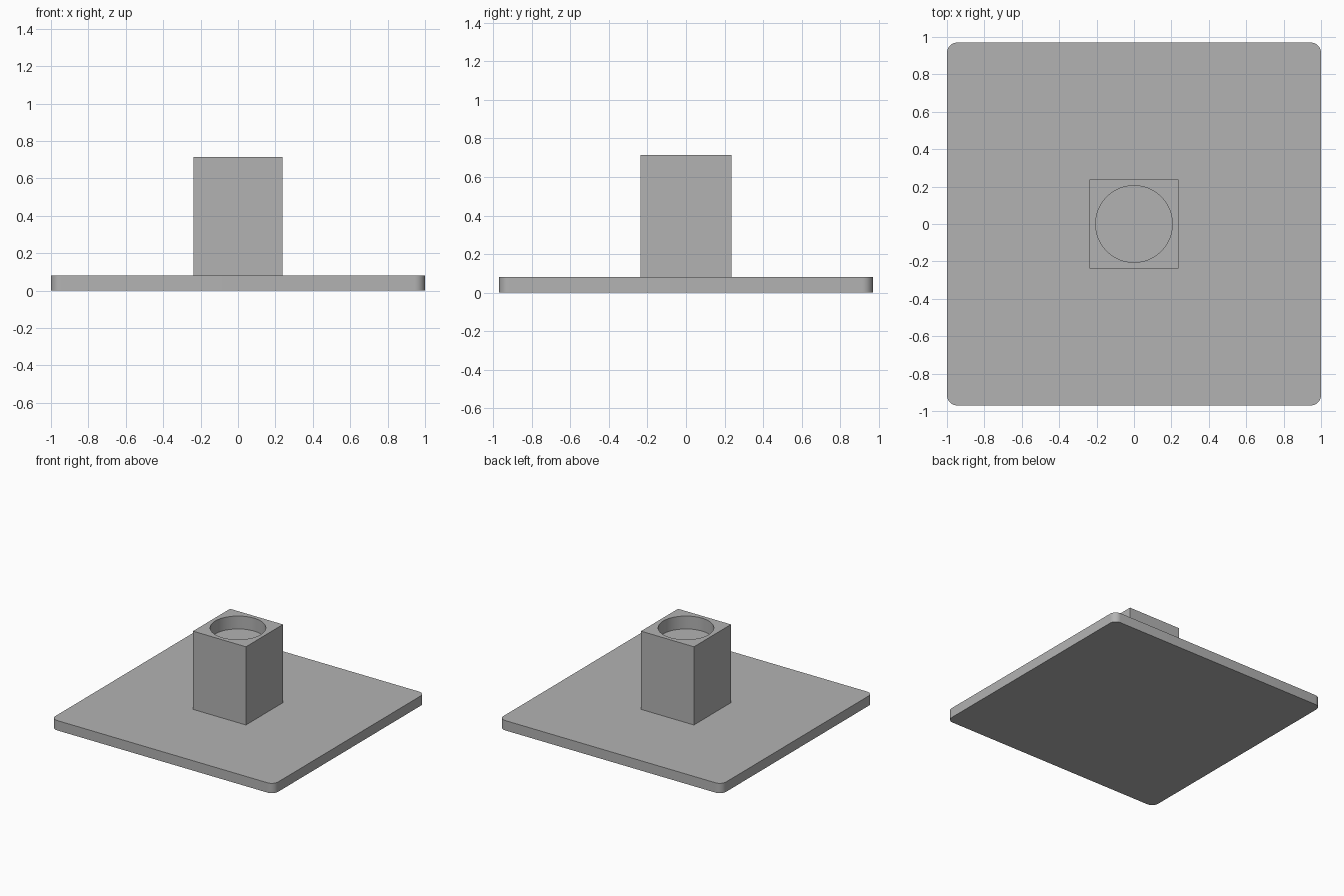
import bpy
import bmesh
import math

cube = bpy.data.objects.get("Cube")
if cube:
    bpy.data.objects.remove(cube, do_unlink=True)

WIDTH, DEPTH, THICK, CORNER = 2.0, 1.94, 0.08, 0.055
POST, POST_TOP = 0.475, 0.715
POCKET_RADIUS, POCKET_DEPTH = 0.205, 0.105

gray = bpy.data.materials.new("plain_gray")
gray.use_nodes = True
color = (0.45, 0.45, 0.45, 1)
gray.diffuse_color = color
gray.node_tree.nodes["Principled BSDF"].inputs["Base Color"].default_value = color


def add_box(name, size, bottom):
    """Box centred in x and y, standing on the given height."""
    bpy.ops.mesh.primitive_cube_add(size=1, location=(0, 0, bottom + size[2] / 2))
    obj = bpy.context.object
    obj.name = name
    obj.scale = size
    bpy.ops.object.transform_apply(location=True, rotation=False, scale=True)
    obj.data.materials.append(gray)
    return obj


def smooth(obj):
    bpy.ops.object.select_all(action="DESELECT")
    obj.select_set(True)
    bpy.context.view_layer.objects.active = obj
    bpy.ops.object.shade_smooth_by_angle(angle=math.radians(30))


# Base plate with rounded vertical corners
base = add_box("base_plate", (WIDTH, DEPTH, THICK), 0)
bm = bmesh.new()
bm.from_mesh(base.data)
upright = [e for e in bm.edges if abs(e.verts[0].co.z - e.verts[1].co.z) > THICK / 2]
bmesh.ops.bevel(bm, geom=upright, offset=CORNER, segments=10, profile=0.5, affect="EDGES")
bm.to_mesh(base.data)
bm.free()
smooth(base)

# Square post standing on the plate
post = add_box("post", (POST, POST, POST_TOP - THICK), THICK)

# Round blind pocket in the top of the post
bpy.ops.mesh.primitive_cylinder_add(
    vertices=64, radius=POCKET_RADIUS, depth=2 * POCKET_DEPTH, location=(0, 0, POST_TOP))
cutter = bpy.context.object
cutter.name = "pocket_cutter"
cutter.data.materials.append(gray)
cutter.hide_render = True
cutter.hide_viewport = True

cut = post.modifiers.new("pocket", "BOOLEAN")
cut.operation = "DIFFERENCE"
cut.solver = "EXACT"
cut.object = cutter
bpy.context.view_layer.objects.active = post
bpy.ops.object.modifier_apply(modifier=cut.name)
bpy.data.objects.remove(cutter, do_unlink=True)
smooth(post)
